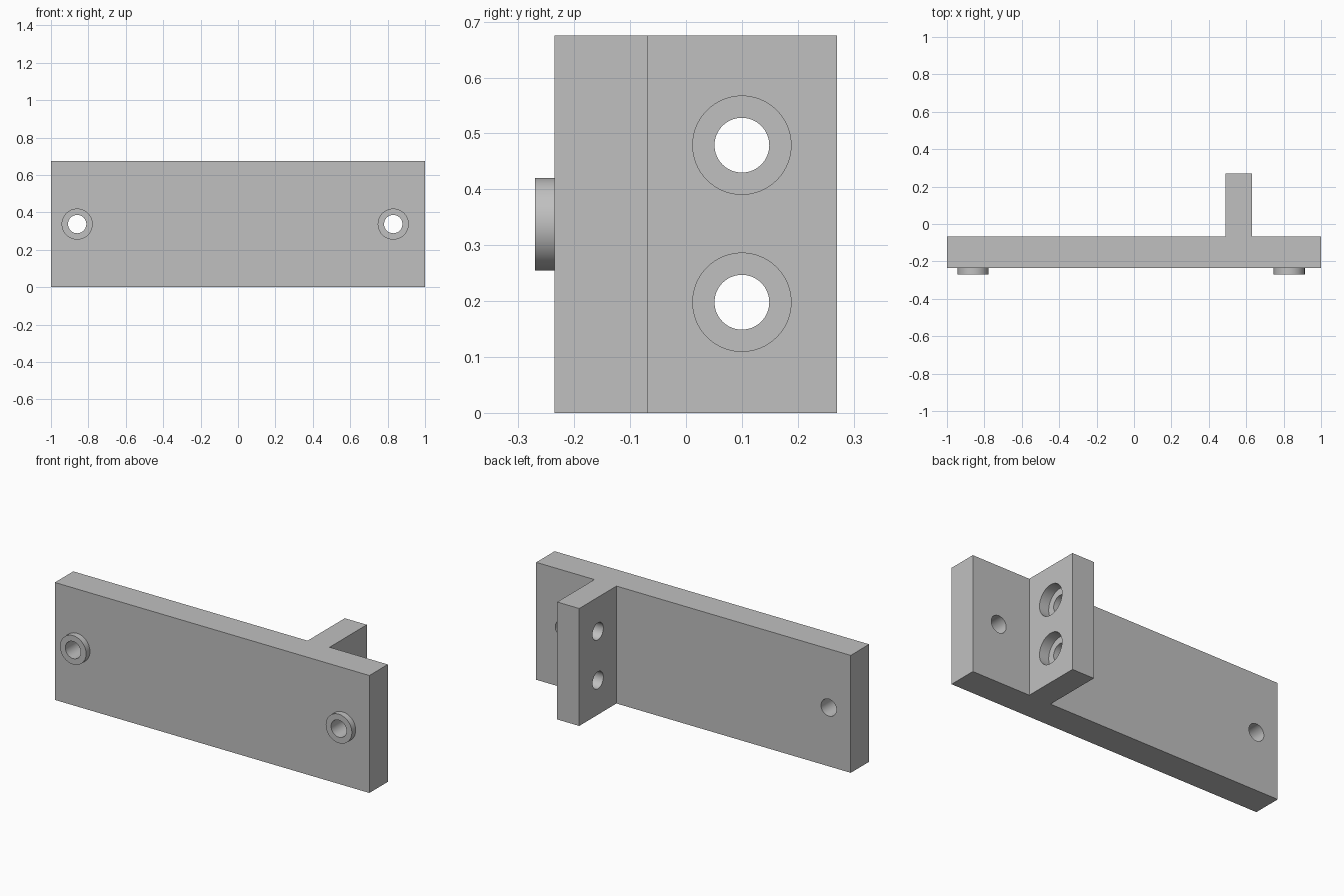
import bpy
import bmesh
from math import pi, radians
from mathutils import Matrix

cube = bpy.data.objects.get("Cube")
if cube:
    bpy.data.objects.remove(cube, do_unlink=True)

grey = bpy.data.materials.new("plain grey")
grey.use_nodes = True
colour = (0.53, 0.53, 0.53, 1)
grey.diffuse_color = colour
grey.node_tree.nodes["Principled BSDF"].inputs["Base Color"].default_value = colour

HEIGHT = 0.675
FRONT, BACK, RIB_END = -0.235, -0.068, 0.27
RIB_LEFT, RIB_RIGHT = 0.63, 0.49


def add_object(name, bm):
    bmesh.ops.recalc_face_normals(bm, faces=bm.faces)
    mesh = bpy.data.meshes.new(name)
    bm.to_mesh(mesh)
    bm.free()
    mesh.materials.append(grey)
    obj = bpy.data.objects.new(name, mesh)
    bpy.context.collection.objects.link(obj)
    return obj


def cylinder(name, axis, start, end, a, b, radius):
    """Cylinder from start to end along x or y; a is the other level coordinate, b is z."""
    bm = bmesh.new()
    middle = (start + end) / 2
    if axis == "x":
        place = Matrix.Translation((middle, a, b)) @ Matrix.Rotation(pi / 2, 4, "Y")
    else:
        place = Matrix.Translation((a, middle, b)) @ Matrix.Rotation(pi / 2, 4, "X")
    bmesh.ops.create_cone(bm, cap_ends=True, segments=64, radius1=radius,
                          radius2=radius, depth=abs(end - start), matrix=place)
    return add_object(name, bm)


def combine(target, tool, operation):
    mod = target.modifiers.new(tool.name, "BOOLEAN")
    mod.operation = operation
    mod.solver = "EXACT"
    mod.object = tool
    bpy.context.view_layer.objects.active = target
    bpy.ops.object.modifier_apply(modifier=mod.name)
    bpy.data.objects.remove(tool, do_unlink=True)


# Plate with a rib on its back, extruded from a T-shaped outline
outline = [(-1, FRONT), (1, FRONT), (1, BACK), (RIB_LEFT, BACK), (RIB_LEFT, RIB_END),
           (RIB_RIGHT, RIB_END), (RIB_RIGHT, BACK), (-1, BACK)]
bm = bmesh.new()
face = bm.faces.new([bm.verts.new((x, y, 0)) for x, y in outline])
top = bmesh.ops.extrude_face_region(bm, geom=[face])["geom"]
bmesh.ops.translate(bm, vec=(0, 0, HEIGHT),
                    verts=[v for v in top if isinstance(v, bmesh.types.BMVert)])
bracket = add_object("mounting_bracket", bm)

# Raised bosses on the front, each bored right through the plate
for x in (-0.86, 0.83):
    z = HEIGHT / 2
    combine(bracket, cylinder("boss", "y", -0.27, FRONT + 0.05, x, z, 0.083), "UNION")
    combine(bracket, cylinder("bore", "y", -0.4, 0.05, x, z, 0.049), "DIFFERENCE")

# Counterbored screw holes through the rib
for z in (0.198, 0.479):
    combine(bracket, cylinder("screw_hole", "x", 0.4, 0.7, 0.1, z, 0.049), "DIFFERENCE")
    combine(bracket, cylinder("counterbore", "x", RIB_LEFT - 0.06, 0.7, 0.1, z, 0.088),
            "DIFFERENCE")

# Smooth round walls, sharp edges elsewhere
bpy.ops.object.select_all(action="DESELECT")
bracket.select_set(True)
bpy.context.view_layer.objects.active = bracket
bpy.ops.object.shade_smooth_by_angle(angle=radians(30))
